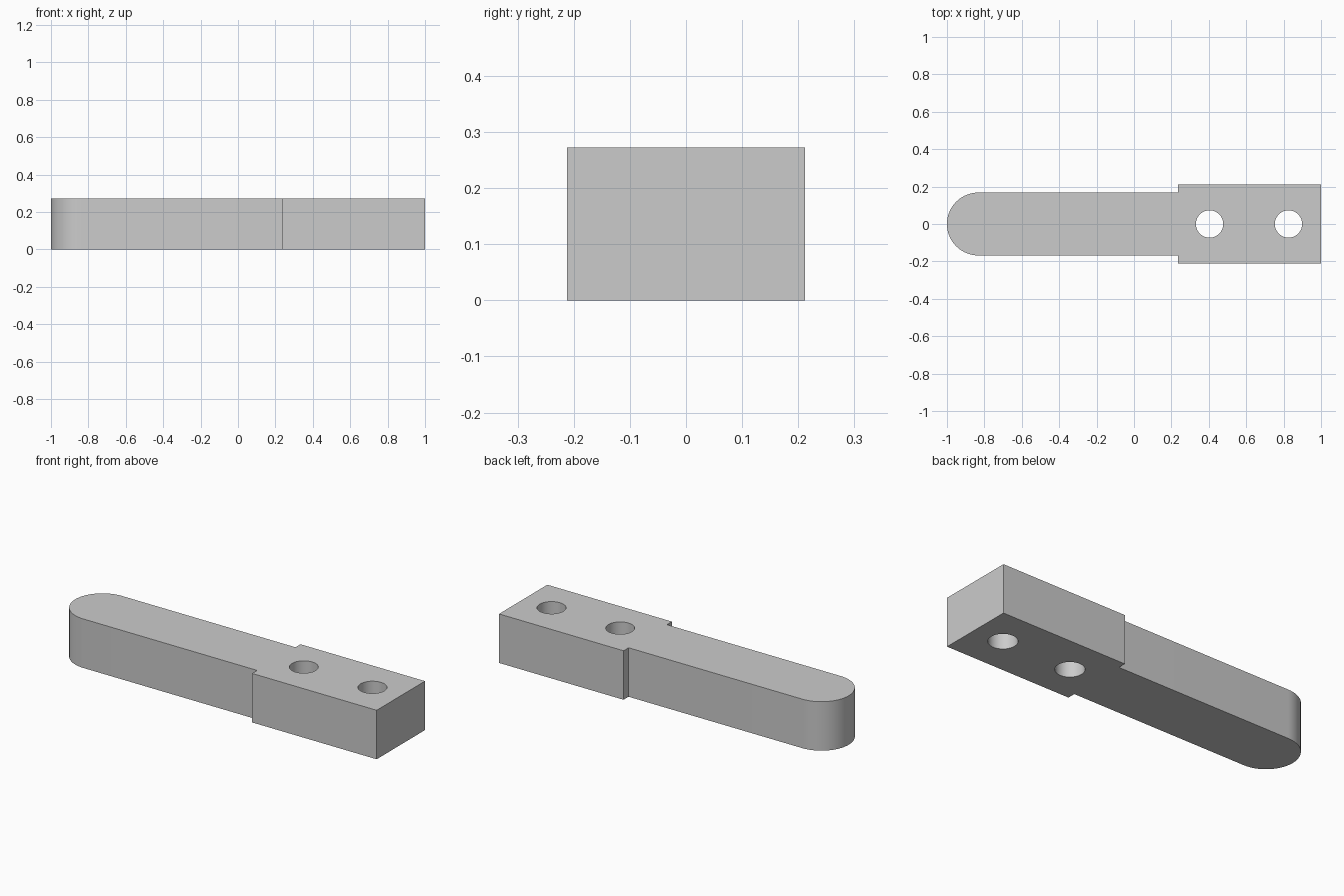
import bpy, bmesh
from math import pi, sin, cos, radians

HEIGHT = 0.272
ARM_HALF, HEAD_HALF = 0.168, 0.212
STEP_X = 0.235
HOLE_RADIUS = 0.073
HOLES = (0.404, 0.826)

if "Cube" in bpy.data.objects:
    bpy.data.objects.remove(bpy.data.objects["Cube"], do_unlink=True)

# Plain grey finish
grey = bpy.data.materials.new("plain_grey")
grey.use_nodes = True
colour = (0.6, 0.6, 0.6, 1)
grey.diffuse_color = colour
grey.node_tree.nodes["Principled BSDF"].inputs["Base Color"].default_value = colour


def prism(name, outline, bottom, top):
    """Extrude a closed xy outline from bottom to top."""
    bm = bmesh.new()
    face = bm.faces.new([bm.verts.new((x, y, bottom)) for x, y in outline])
    extruded = bmesh.ops.extrude_face_region(bm, geom=[face])["geom"]
    verts = [v for v in extruded if isinstance(v, bmesh.types.BMVert)]
    bmesh.ops.translate(bm, verts=verts, vec=(0, 0, top - bottom))
    bmesh.ops.recalc_face_normals(bm, faces=bm.faces)
    mesh = bpy.data.meshes.new(name)
    bm.to_mesh(mesh)
    bm.free()
    mesh.materials.append(grey)
    obj = bpy.data.objects.new(name, mesh)
    bpy.context.collection.objects.link(obj)
    return obj


def arc(cx, radius, start, end, steps):
    angles = [start + (end - start) * i / steps for i in range(steps + 1)]
    return [(cx + radius * cos(a), radius * sin(a)) for a in angles]


# Bar: round-ended arm widening to a square mounting head
outline = arc(ARM_HALF - 1, ARM_HALF, pi / 2, 3 * pi / 2, 32)
outline += [(STEP_X, -ARM_HALF), (STEP_X, -HEAD_HALF), (1, -HEAD_HALF),
            (1, HEAD_HALF), (STEP_X, HEAD_HALF), (STEP_X, ARM_HALF)]
bar = prism("stepped_bar", outline, 0, HEIGHT)

# Two bolt holes through the head
cutters = []
for x in HOLES:
    cutter = prism("hole_cutter", arc(x, HOLE_RADIUS, 0, 2 * pi, 48)[:-1],
                   -0.1, HEIGHT + 0.1)
    cutter.hide_render = True
    cutters.append(cutter)
    cut = bar.modifiers.new("bolt_hole", 'BOOLEAN')
    cut.object, cut.operation, cut.solver = cutter, 'DIFFERENCE', 'EXACT'

bpy.ops.object.select_all(action='DESELECT')
bar.select_set(True)
bpy.context.view_layer.objects.active = bar
for name in [m.name for m in bar.modifiers]:
    bpy.ops.object.modifier_apply(modifier=name)
for cutter in cutters:
    bpy.data.objects.remove(cutter, do_unlink=True)
bpy.ops.object.shade_smooth_by_angle(angle=radians(30))
